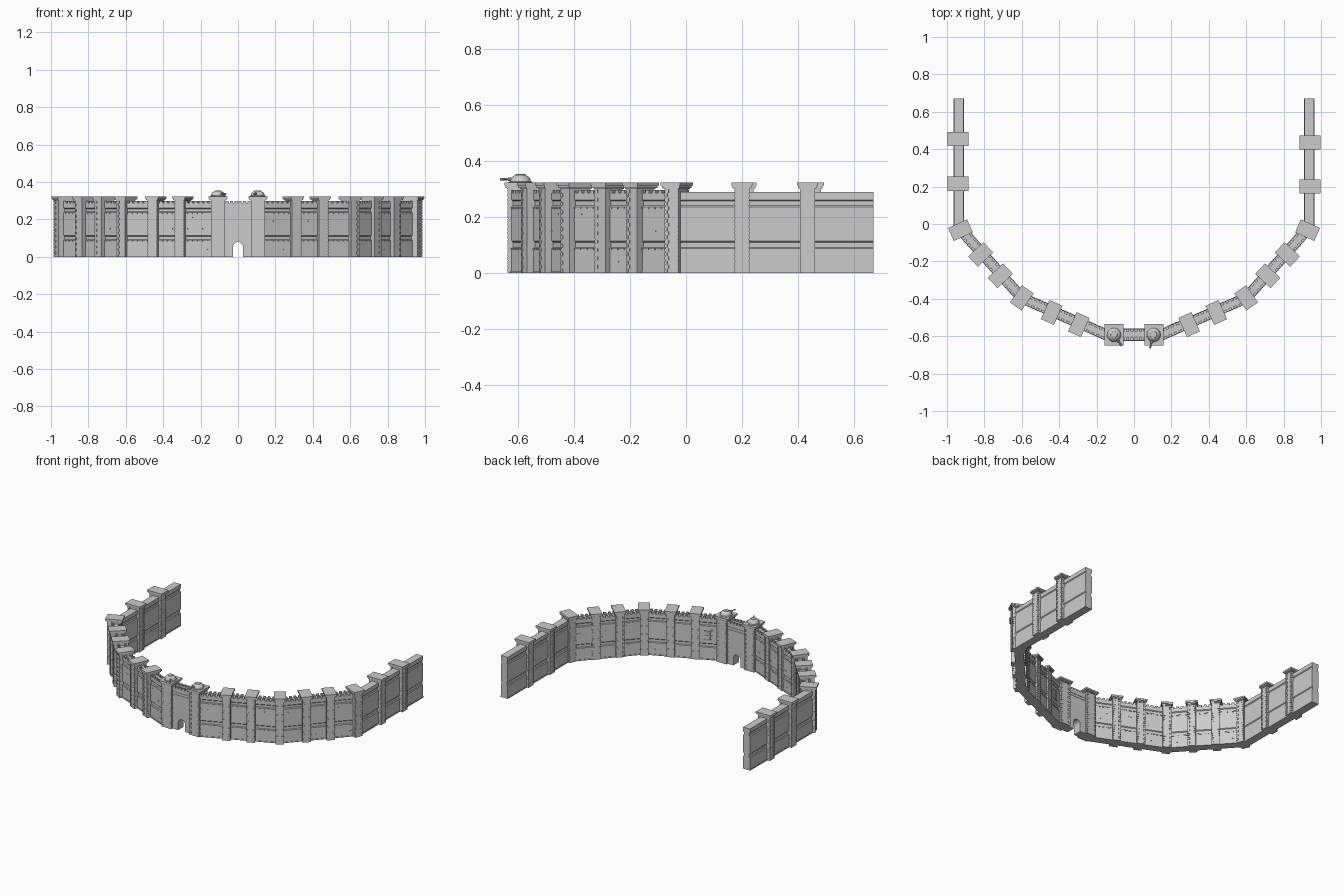
import bpy, bmesh, math, random
from mathutils import Matrix, Vector

if "Cube" in bpy.data.objects:
    bpy.data.objects.remove(bpy.data.objects["Cube"])

random.seed(4)


def finish(bm, name, smooth=False):
    bmesh.ops.recalc_face_normals(bm, faces=bm.faces)
    me = bpy.data.meshes.new(name)
    bm.to_mesh(me)
    bm.free()
    ob = bpy.data.objects.new(name, me)
    bpy.context.collection.objects.link(ob)
    if smooth:
        bpy.ops.object.select_all(action='DESELECT')
        ob.select_set(True)
        bpy.context.view_layer.objects.active = ob
        bpy.ops.object.shade_smooth_by_angle(angle=math.radians(35))
    return ob


def box(bm, M, c, s):
    bmesh.ops.create_cube(bm, size=1, matrix=M @ Matrix.Translation(c) @ Matrix.Diagonal((*s, 1)))


def prism(bm, M, ring, axis):
    """Close a ring of points and sweep it along a vector."""
    f = bm.faces.new([bm.verts.new(M @ Vector(p)) for p in ring])
    r = bmesh.ops.extrude_face_region(bm, geom=[f], use_keep_orig=True)
    mv = M.to_3x3() @ Vector(axis)
    for v in r['geom']:
        if isinstance(v, bmesh.types.BMVert):
            v.co += mv


def frame(x, y, angle):
    return Matrix.Translation((x, y, 0)) @ Matrix.Rotation(angle, 4, 'Z')


def section(h, top, d=0.005):
    """Half cross-section with two shallow horizontal grooves, mirrored."""
    zs = [(0, 0), (0.088, 0), (0.092, d), (0.110, d), (0.115, 0), (0.237, 0),
          (0.241, d), (0.257, d), (0.262, 0), (top, 0)]
    return [(0, h - k, z) for z, k in zs] + [(0, k - h, z) for z, k in reversed(zs)]


def wall(name, a, b, h, top, battlement):
    a, b = Vector(a), Vector(b)
    L = (b - a).length
    M = frame(a.x, a.y, math.atan2(b.y - a.y, b.x - a.x))
    bm = bmesh.new()
    prism(bm, M, section(h, top), (L, 0, 0))
    for s in (-1, 1):
        box(bm, M, (L / 2, s * h, 0.004), (L, 0.005, 0.008))
    if battlement:
        # merlons, small teeth under the grooves, scattered proud bricks
        n = int(L / 0.028)
        for i in range(n):
            u = (i + 0.5) * L / n
            for s in (-1, 1):
                box(bm, M, (u, s * (h - 0.006), top + 0.004), (0.017, 0.014, 0.014))
                for z in (0.086, 0.233):
                    box(bm, M, (u, s * h, z), (0.014, 0.006, 0.006))
                if random.random() < 0.5:
                    box(bm, M, (u, s * h, random.choice((0.04, 0.15, 0.19, 0.21))),
                        (0.02, 0.003, 0.006))
    return finish(bm, name)


def tower(name, x, y, angle, w, d, capw, capd):
    """w / capw run along the wall, d / capd run across it."""
    M = frame(x, y, angle)
    bm = bmesh.new()
    box(bm, M, (0, 0, 0.153), (w, d, 0.306))
    # corner stones of alternating length
    for i in range(20):
        q = 0.016 if i % 2 else 0.010
        for sx in (-1, 1):
            for sy in (-1, 1):
                box(bm, M, (sx * (w / 2 - q / 2 + 0.002), sy * (d / 2 - q / 2 + 0.002),
                            0.0075 + i * 0.015), (q, q, 0.0125))
    # stepped, flaring cap
    for z, t, k in ((0.303, 0.006, 0.35), (0.309, 0.008, 0.7), (0.318, 0.011, 1)):
        box(bm, M, (0, 0, z), (w + (capw - w) * k, d + (capd - d) * k, t))
    return finish(bm, name)


def gun_turret(name, x, y, target):
    M = frame(x, y, math.atan2(target[1] - y, target[0] - x))
    bm = bmesh.new()
    prof = [(0, 0.32), (0.043, 0.32), (0.043, 0.326), (0.037, 0.328), (0.035, 0.337),
            (0.028, 0.346), (0.018, 0.351), (0.017, 0.354), (0, 0.355)]
    vs = [bm.verts.new((r, 0, z)) for r, z in prof]
    es = [bm.edges.new(p) for p in zip(vs, vs[1:])]
    bmesh.ops.spin(bm, geom=vs + es, axis=(0, 0, 1), cent=(0, 0, 0), steps=20,
                   angle=math.tau, use_duplicate=False)
    bmesh.ops.remove_doubles(bm, verts=bm.verts, dist=1e-5)
    bmesh.ops.transform(bm, matrix=M, verts=bm.verts)
    reach = math.hypot(target[0] - x, target[1] - y)
    R = Matrix.Rotation(math.pi / 2, 4, 'Y')
    for u0, u1, r in ((0.02, reach, 0.0035), (0.028, 0.046, 0.007), (reach - 0.012, reach, 0.005)):
        bmesh.ops.create_cone(bm, cap_ends=True, segments=10, radius1=r, radius2=r, depth=u1 - u0,
                              matrix=M @ Matrix.Translation(((u0 + u1) / 2, 0, 0.336)) @ R)
    return finish(bm, name, True)


# walls and towers, mirrored left and right
corner, bend, gate = (0.935, -0.02), (0.60, -0.395), (0.12, -0.605)
for s, side in ((-1, "left"), (1, "right")):
    m = lambda p: (s * p[0], p[1])
    wall(f"arm_wall_{side}", m((0.937, 0.67)), m((0.937, -0.02)), 0.026, 0.29, False)
    wall(f"flank_wall_{side}", m(corner), m(bend), 0.027, 0.287, True)
    wall(f"front_wall_{side}", m(bend), m(gate), 0.027, 0.287, True)
    ys = (0.455, 0.215) if s < 0 else (0.435, 0.20)
    spots = [(0.94, ys[0], 90), (0.94, ys[1], 90), (0.928, -0.033, 66), (0.82, -0.163, 47),
             (0.715, -0.277, 47), (0.60, -0.395, 35), (0.44, -0.473, 24), (0.295, -0.538, 24)]
    for i, (x, y, a) in enumerate(spots):
        tower(f"wall_tower_{side}_{i}", s * x, y, s * math.radians(a), 0.05, 0.088, 0.076, 0.112)
    tower(f"gate_tower_{side}", s * 0.107, -0.592, 0, 0.072, 0.088, 0.102, 0.114)

gun_turret("gun_turret_left", -0.107, -0.592, (-0.066, -0.652))
gun_turret("gun_turret_right", 0.105, -0.592, (0.085, -0.664))

# gate wall with an arched passage
bm = bmesh.new()
I = Matrix.Identity(4)
arch = [(0.027 * math.cos(t), -0.562, 0.052 + 0.027 * math.sin(t))
        for t in [math.pi * k / 10 for k in range(11)]]
outline = [(-0.1, -0.562, 0), (-0.1, -0.562, 0.287), (0.1, -0.562, 0.287), (0.1, -0.562, 0),
           (0.027, -0.562, 0)] + arch + [(-0.027, -0.562, 0)]
prism(bm, I, outline, (0, -0.06, 0))
for i in range(6):
    x = (i - 2.5) * 0.024
    for y in (-0.569, -0.615):
        box(bm, I, (x, y, 0.292), (0.016, 0.014, 0.014))
for y in (-0.562, -0.622):
    for z in (0.241, 0.259):
        box(bm, I, (0, y, z), (0.14, 0.005, 0.005))
finish(bm, "gate_wall")

# barred window on the inner face of one front wall
bm = bmesh.new()
M = frame(0.215, -0.563, math.atan2(0.21, 0.48))
for i in range(5):
    box(bm, M, ((i - 2) * 0.011, 0.028, 0.17), (0.004, 0.006, 0.06))
for z in (0.14, 0.17, 0.20):
    box(bm, M, (0, 0.028, z), (0.054, 0.007, 0.005))
finish(bm, "barred_window")
